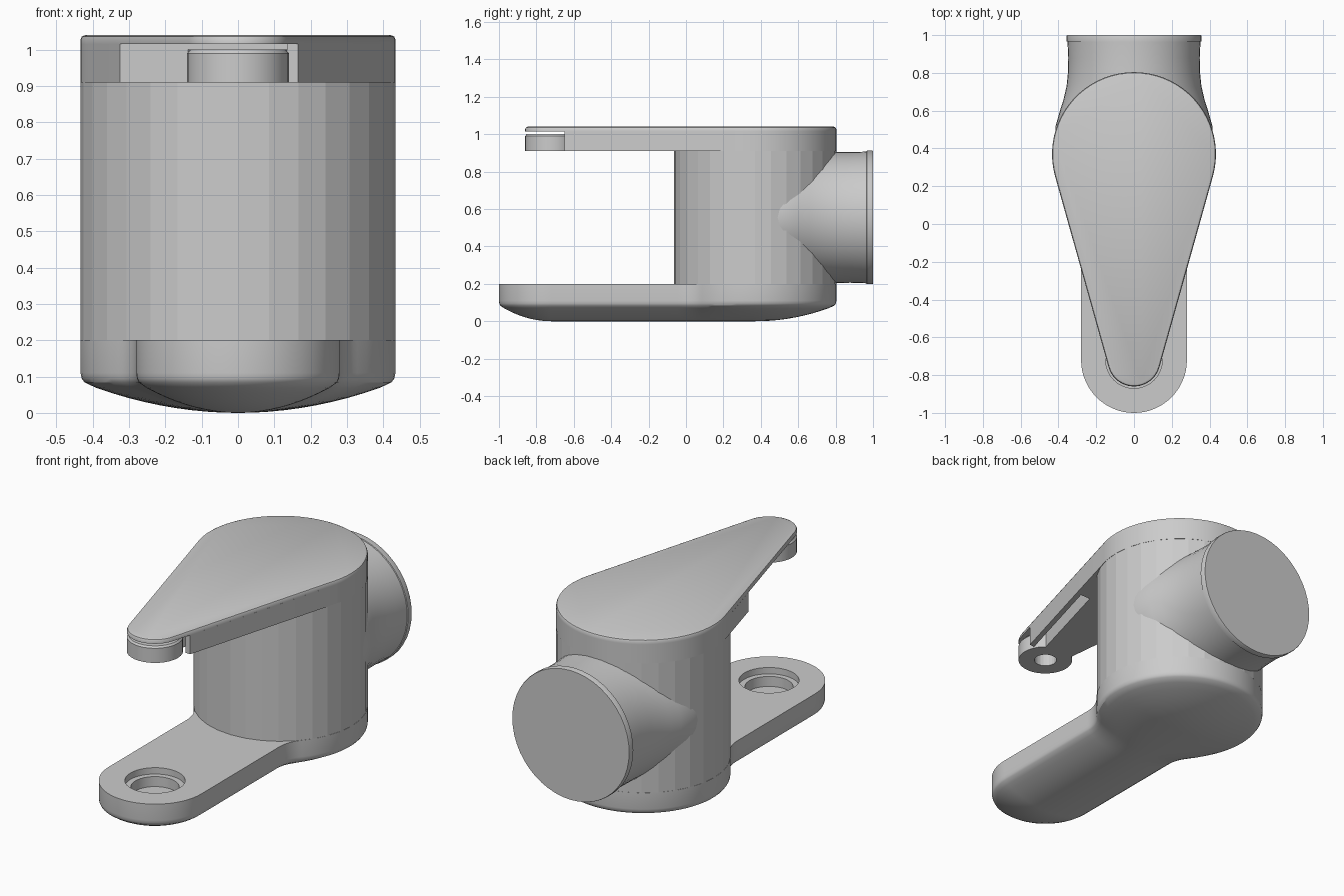
import bpy, bmesh
from math import sin, cos, pi, radians, asin, atan2

cube = bpy.data.objects.get("Cube")
if cube:
    bpy.data.objects.remove(cube, do_unlink=True)

grey = bpy.data.materials.new("plain grey")
grey.use_nodes = True
COLOUR = (0.6, 0.6, 0.6, 1)
grey.diffuse_color = COLOUR
grey.node_tree.nodes["Principled BSDF"].inputs["Base Color"].default_value = COLOUR

BODY_Y, BODY_R = 0.37, 0.434
TIP_Y = -0.72
FLOOR, CEILING, PLATE, TOP = 0.2, 0.91, 1.015, 1.04


def loft(name, rings, smooth=True, cap_start=True):
    """Join matching rings of points into one closed skin."""
    bm = bmesh.new()
    loops = [[bm.verts.new(p) for p in ring] for ring in rings]
    n = len(loops[0])
    for a, b in zip(loops, loops[1:]):
        for i in range(n):
            j = (i + 1) % n
            bm.faces.new((a[i], a[j], b[j], b[i]))
    if cap_start:
        bm.faces.new(loops[0][::-1])
    bm.faces.new(loops[-1])
    bmesh.ops.remove_doubles(bm, verts=bm.verts, dist=0.0005)
    bmesh.ops.recalc_face_normals(bm, faces=bm.faces)
    mesh = bpy.data.meshes.new(name)
    bm.to_mesh(mesh)
    bm.free()
    mesh.materials.append(grey)
    obj = bpy.data.objects.new(name, mesh)
    bpy.context.collection.objects.link(obj)
    if smooth:
        shade(obj)
    return obj


def shade(obj):
    bpy.ops.object.select_all(action='DESELECT')
    obj.select_set(True)
    bpy.context.view_layer.objects.active = obj
    bpy.ops.object.shade_smooth_by_angle(angle=radians(30))


def at(outline, z):
    return [(x, y, z) for x, y in outline]


def prism(name, outline, z0, z1, smooth=False):
    return loft(name, [at(outline, z0), at(outline, z1)], smooth)


def arc(cx, cy, r, a0, a1, n):
    return [(cx + r * cos(a0 + (a1 - a0) * i / n),
             cy + r * sin(a0 + (a1 - a0) * i / n)) for i in range(n + 1)]


def circle(cy, r, n=32):
    return arc(0, cy, r, 0, 2 * pi, n)[:-1]


def cut(obj, cutter):
    """Subtract the cutter, then discard it."""
    cutter.hide_render = True
    mod = obj.modifiers.new("cut", 'BOOLEAN')
    mod.operation, mod.solver, mod.object = 'DIFFERENCE', 'EXACT', cutter
    bpy.context.view_layer.update()
    graph = bpy.context.evaluated_depsgraph_get()
    mesh = bpy.data.meshes.new_from_object(obj.evaluated_get(graph))
    obj.modifiers.clear()
    obj.data = mesh
    bpy.data.objects.remove(cutter, do_unlink=True)
    shade(obj)


def teardrop(inset=0.0):
    """Big circle and small tip circle joined by tangent lines."""
    big, tip = BODY_R, 0.14
    a = asin((big - tip) / (BODY_Y - TIP_Y))
    return (arc(0, BODY_Y, big - inset, -a, pi + a, 40)
            + arc(0, TIP_Y, tip - inset, pi + a, 2 * pi - a, 16))


# Main body
prism("body", circle(BODY_Y, BODY_R), FLOOR, CEILING)

# Base foot: round pad filleted into a rounded arm, with a crowned underside
ARM, FIL = 0.28, 0.2
fx = ARM + FIL
fy = BODY_Y - ((BODY_R + FIL) ** 2 - fx ** 2) ** 0.5
f = atan2(BODY_Y - fy, fx)
half = (arc(0, TIP_Y, ARM, -pi / 2, 0, 16)
        + arc(fx, fy, FIL, pi, pi - f, 8)
        + arc(0, BODY_Y, BODY_R, -f, pi / 2, 24)[1:])
foot = half + [(-x, y) for x, y in half[-2:0:-1]]


def toward_spine(t, z):
    ring = []
    for x, y in foot:
        sy = min(max(y, TIP_Y), BODY_Y)
        ring.append((x * t, sy + (y - sy) * t, z))
    return ring


rings = [toward_spine(t / 10, 0.085 * (t / 10) ** 2) for t in range(10)]
rings += [toward_spine(0.975, 0.084), toward_spine(0.993, 0.095),
          toward_spine(1, 0.11), toward_spine(1, FLOOR)]
base = loft("base_foot", rings, cap_start=False)

# Stepped socket in the foot
socket = [(0.12, 0.11), (0.12, 0.165), (0.15, 0.165), (0.15, 0.25)]
cut(base, loft("socket_cutter", [at(circle(TIP_Y, r, 40), z) for r, z in socket]))

# Rear neck flaring into the body, ending in a flat flange
neck = [(0.45, 0.415, 0.35), (0.52, 0.415, 0.35), (0.6, 0.392, 0.35),
        (0.66, 0.373, 0.35), (0.73, 0.357, 0.35), (0.8, 0.35, 0.35),
        (0.88, 0.348, 0.349), (0.965, 0.352, 0.352), (0.967, 0.357, 0.357),
        (0.995, 0.357, 0.357), (1.0, 0.355, 0.355)]
MID = (FLOOR + CEILING) / 2
loft("rear_neck", [[(rx * cos(a), y, MID + rz * sin(a))
                    for a in [2 * pi * i / 48 for i in range(48)]]
                   for y, rx, rz in neck])

# Lid plate with a softened top edge
loft("lid_plate", [at(teardrop(), PLATE), at(teardrop(), TOP - 0.013),
                   at(teardrop(0.004), TOP - 0.004), at(teardrop(0.013), TOP)])

# Solid rim of the lid over the body
EDGE_Y, EDGE_X = -0.08, 0.325
rim = [(EDGE_X, EDGE_Y)] + [p for p in teardrop() if p[1] > EDGE_Y]
prism("lid_rim", rim + [(-EDGE_X, EDGE_Y)], CEILING, PLATE, True)

# Side skirt under one edge of the lid
prism("lid_skirt", [(0.135, -0.65), (0.165, -0.65), (EDGE_X, EDGE_Y),
                    (EDGE_X - 0.03, EDGE_Y)], CEILING, PLATE)

# Lever under the lid: pierced boss and its arm
GAP = 1.0
prism("lever_arm", [(-0.08, -0.62), (0.085, -0.62), (0.24, -0.06),
                    (-0.14, -0.06)], CEILING, GAP)
boss = loft("lever_boss", [at(circle(TIP_Y, 0.14), CEILING),
                           at(circle(TIP_Y, 0.14), GAP - 0.01),
                           at(circle(TIP_Y, 0.132), GAP)])
cut(boss, prism("boss_cutter", circle(TIP_Y, 0.058, 24), CEILING - 0.1, GAP + 0.1))
